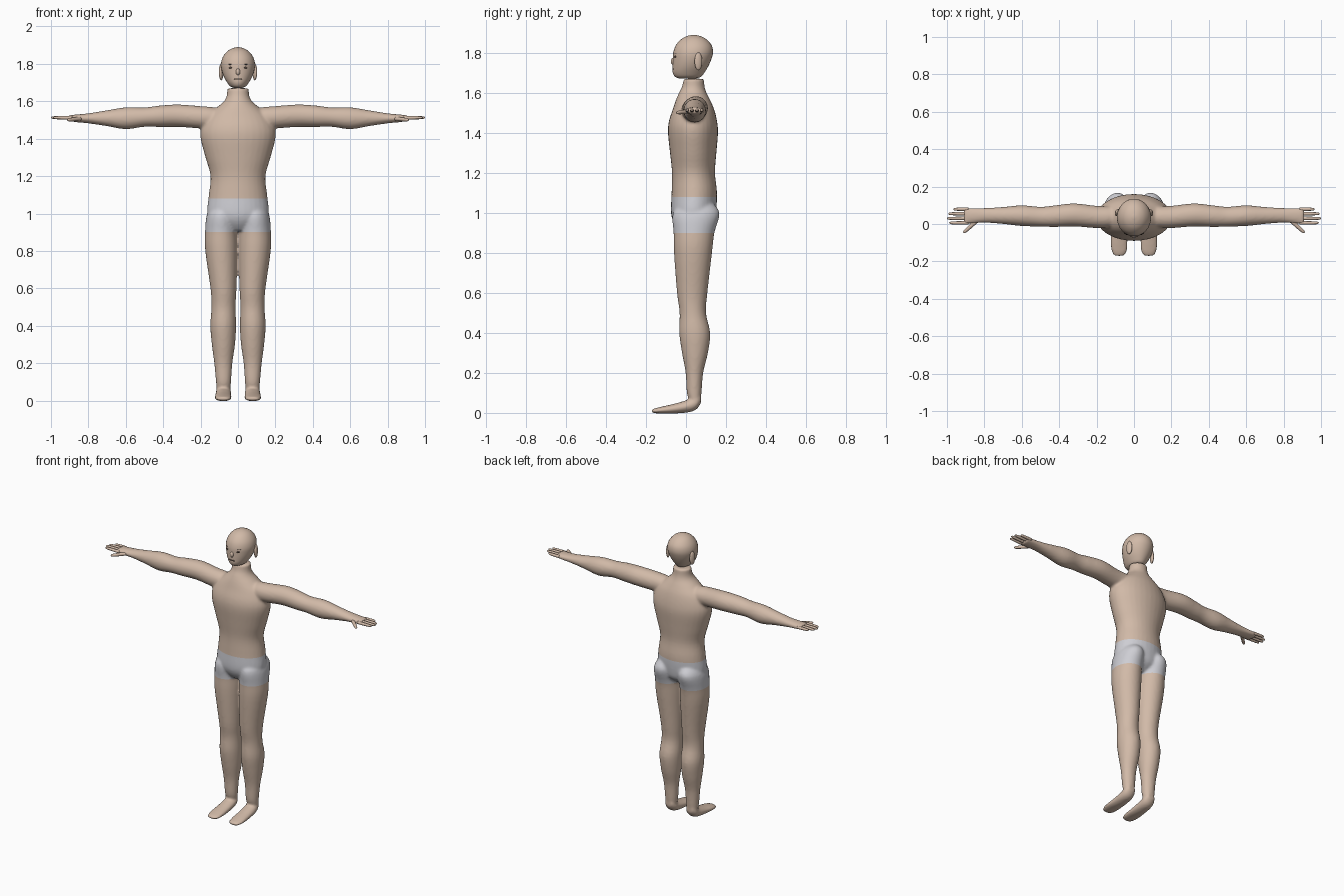
import bpy, bmesh, math
from mathutils import Vector, Matrix

cube = bpy.data.objects.get("Cube")
if cube:
    bpy.data.objects.remove(cube, do_unlink=True)


def material(name, rgb):
    m = bpy.data.materials.new(name)
    m.use_nodes = True
    m.diffuse_color = (*rgb, 1)
    m.node_tree.nodes["Principled BSDF"].inputs["Base Color"].default_value = (*rgb, 1)
    return m


skin = material("skin", (0.64, 0.49, 0.39))
cloth = material("pale grey cloth", (0.62, 0.62, 0.66))
dark = material("dark brown", (0.1, 0.07, 0.055))


def spline(rows, steps):
    """Smooth rows of numbers with a Catmull-Rom curve."""
    out = []
    for i in range(len(rows) - 1):
        quad = [rows[max(i - 1, 0)], rows[i], rows[i + 1], rows[min(i + 2, len(rows) - 1)]]
        for s in range(steps):
            t = s / steps
            out.append([b + t / 2 * (c - a + t * (2 * a - 5 * b + 4 * c - d + t * (3 * (b - c) + d - a)))
                        for a, b, c, d in zip(*quad)])
    return out + [rows[-1]]


def loft(bm, rows, place, sides=32, steps=4):
    """Rows are (station, u0, u1, v0, v1); each becomes an oval ring."""
    rings = []
    for st, u0, u1, v0, v1 in spline(rows, steps):
        ring = []
        for k in range(sides):
            a = math.tau * k / sides
            u = (u0 + u1) / 2 + (u1 - u0) / 2 * math.cos(a)
            v = (v0 + v1) / 2 + (v1 - v0) / 2 * math.sin(a)
            ring.append(bm.verts.new(place(st, u, v)))
        rings.append(ring)
    for r, q in zip(rings, rings[1:]):
        for k in range(sides):
            j = (k + 1) % sides
            bm.faces.new((r[k], r[j], q[j], q[k]))
    bm.faces.new(rings[0])
    bm.faces.new(rings[-1])


def finish(bm, name, mats):
    bmesh.ops.recalc_face_normals(bm, faces=bm.faces)
    me = bpy.data.meshes.new(name)
    bm.to_mesh(me)
    bm.free()
    for m in mats:
        me.materials.append(m)
    me.shade_smooth()
    ob = bpy.data.objects.new(name, me)
    bpy.context.collection.objects.link(ob)
    return ob


def ellipsoid(name, loc, size, mat, turn=0):
    bm = bmesh.new()
    bmesh.ops.create_uvsphere(bm, u_segments=20, v_segments=12, radius=1)
    bm.transform(Matrix.Translation(loc) @ Matrix.Rotation(turn, 4, "Z") @ Matrix.Diagonal((*size, 1)))
    return finish(bm, name, [mat])


# Torso and neck: height, half width twice, back and front
torso = [(0.91, 0.07, -0.03, 0.09), (0.95, 0.14, -0.06, 0.135), (1.0, 0.165, -0.075, 0.15),
         (1.1, 0.156, -0.072, 0.155), (1.2, 0.147, -0.07, 0.145), (1.3, 0.174, -0.08, 0.152),
         (1.4, 0.2, -0.09, 0.16), (1.46, 0.196, -0.085, 0.155), (1.52, 0.165, -0.065, 0.14),
         (1.565, 0.115, -0.05, 0.12), (1.6, 0.075, -0.035, 0.102), (1.63, 0.06, -0.02, 0.093),
         (1.67, 0.058, -0.012, 0.09)]
body = bmesh.new()
loft(body, [(z, -w, w, f, b) for z, w, f, b in torso], lambda s, u, v: (u, v, s))

# Legs: height, inner, outer, front, back
leg = [(1.06, 0.04, 0.12, 0.0, 0.12), (1.0, 0.012, 0.165, -0.065, 0.168), (0.9, 0.006, 0.176, -0.062, 0.142),
       (0.8, 0.003, 0.175, -0.06, 0.13), (0.6, 0.008, 0.147, -0.045, 0.107), (0.5, 0.013, 0.142, -0.032, 0.1),
       (0.4, 0.01, 0.148, -0.034, 0.121), (0.3, 0.016, 0.14, -0.02, 0.11), (0.2, 0.03, 0.127, -0.002, 0.086),
       (0.1, 0.037, 0.118, 0.004, 0.078), (0.06, 0.042, 0.114, 0.018, 0.072)]
# Feet: depth, inner, outer, sole, top
foot = [(0.075, 0.055, 0.1, 0.05, 0.09), (0.055, 0.04, 0.115, 0.02, 0.09), (0.02, 0.036, 0.12, 0.004, 0.07),
        (-0.05, 0.034, 0.123, -0.003, 0.048), (-0.11, 0.033, 0.126, -0.003, 0.034),
        (-0.155, 0.04, 0.118, -0.002, 0.023), (-0.172, 0.06, 0.1, 0.003, 0.016)]
# Arms: distance out, front, back, underside, top
arm = [(0.05, 0.0, 0.09, 1.47, 1.55), (0.13, -0.02, 0.095, 1.455, 1.568), (0.2, -0.022, 0.097, 1.455, 1.574),
       (0.32, -0.013, 0.11, 1.463, 1.583), (0.42, -0.016, 0.1, 1.463, 1.577), (0.5, -0.014, 0.092, 1.464, 1.567),
       (0.6, -0.011, 0.1, 1.451, 1.568), (0.7, 0.0, 0.091, 1.467, 1.552), (0.8, 0.007, 0.086, 1.482, 1.536),
       (0.87, 0.001, 0.087, 1.489, 1.529), (0.91, -0.003, 0.089, 1.497, 1.525)]
for side in (1, -1):
    loft(body, leg, lambda s, u, v: (side * u, v, s))
    loft(body, foot, lambda s, u, v: (side * u, s, v))
    loft(body, arm, lambda s, u, v: (side * s, u, v))

# Fuse the trunk and limbs into one soft skin
rough = finish(body, "rough_body", [])
fuse = rough.modifiers.new("fuse", "REMESH")
fuse.mode = "VOXEL"
fuse.voxel_size = 0.008
soft = rough.modifiers.new("soften", "SMOOTH")
soft.factor = 0.5
soft.iterations = 6
graph = bpy.context.evaluated_depsgraph_get()
fused = bpy.data.meshes.new_from_object(rough.evaluated_get(graph))
bpy.data.objects.remove(rough, do_unlink=True)

# Cut the trunk edges cleanly and colour the band between them
HEM, WAIST = 0.9, 1.08
bm = bmesh.new()
bm.from_mesh(fused)
for level in (HEM, WAIST):
    bmesh.ops.bisect_plane(bm, geom=bm.verts[:] + bm.edges[:] + bm.faces[:], dist=1e-5,
                           plane_co=(0, 0, level), plane_no=(0, 0, 1))
for f in bm.faces:
    f.material_index = int(HEM < f.calc_center_median().z < WAIST)
finish(bm, "body", [skin, cloth])

# Head: height, half width, front, back
head = [(1.672, 0.022, -0.035, 0.05), (1.68, 0.042, -0.055, 0.075), (1.7, 0.058, -0.066, 0.092),
        (1.73, 0.075, -0.067, 0.11), (1.765, 0.087, -0.066, 0.126), (1.8, 0.091, -0.064, 0.135),
        (1.835, 0.082, -0.052, 0.129), (1.865, 0.06, -0.027, 0.105), (1.882, 0.034, 0.002, 0.075),
        (1.889, 0.008, 0.03, 0.046)]
bm = bmesh.new()
loft(bm, [(z, -w, w, f, b) for z, w, f, b in head], lambda s, u, v: (u, v, s))
finish(bm, "head", [skin])
ellipsoid("nose", (0, -0.064, 1.757), (0.012, 0.012, 0.018), skin)
ellipsoid("mouth", (0, -0.0645, 1.719), (0.022, 0.004, 0.004), dark)


def finger(name, start, end, radius):
    a, b = Vector(start), Vector(end)
    q = (b - a).to_track_quat("Z", "Y")
    r = radius
    rows = [(0, r), (0.5, r * 0.95), (0.85, r * 0.8), (0.97, r * 0.5), (1, r * 0.1)]
    bm = bmesh.new()
    loft(bm, [(t * (b - a).length, -w, w, -w, w) for t, w in rows],
         lambda s, u, v: a + q @ Vector((u, v, s)), sides=12, steps=3)
    finish(bm, name, [skin])


for side, label in ((1, "left"), (-1, "right")):
    # Ears, eyes and brows
    ellipsoid(label + "_ear", (side * 0.09, 0.062, 1.757), (0.011, 0.02, 0.045), skin, side * 0.3)
    ellipsoid(label + "_eye", (side * 0.04, -0.054, 1.78), (0.011, 0.004, 0.005), dark, side * 0.4)
    ellipsoid(label + "_brow", (side * 0.042, -0.052, 1.797), (0.013, 0.003, 0.002), dark, side * 0.4)
    # Fingers and thumb
    for part, y, tip in (("index", 0.006, 0.988), ("middle", 0.03, 1.0), ("ring", 0.055, 0.993), ("little", 0.079, 0.965)):
        finger(f"{label}_{part}_finger", (side * 0.885, y, 1.511), (side * tip, y, 1.513), 0.0095)
    finger(label + "_thumb", (side * 0.84, 0.018, 1.507), (side * 0.912, -0.047, 1.5), 0.011)
